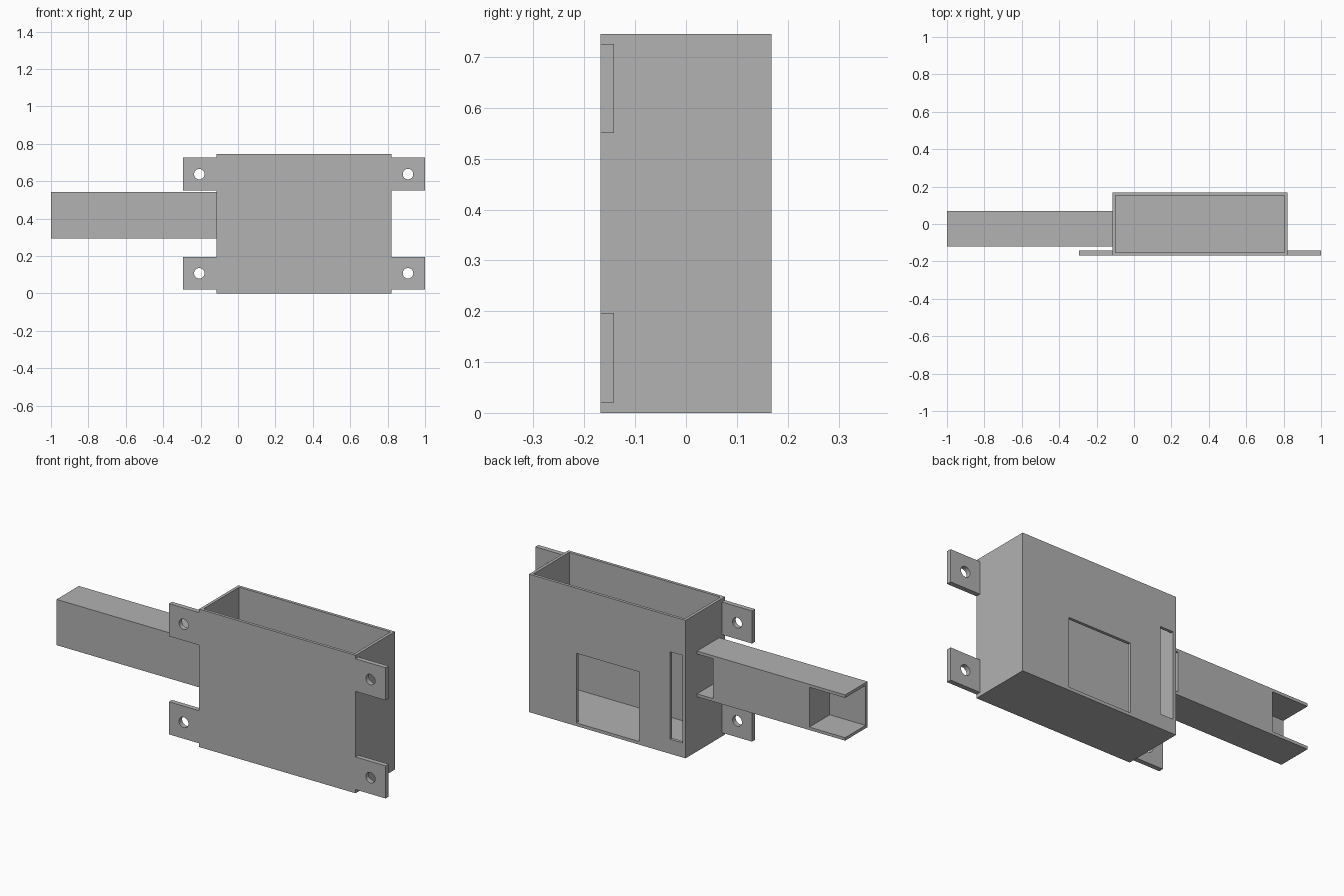
import bpy
import bmesh
import math
from mathutils import Matrix, Vector

default = bpy.data.objects.get("Cube")
if default:
    bpy.data.objects.remove(default, do_unlink=True)

grey = bpy.data.materials.new("plain grey")
grey.use_nodes = True
grey.diffuse_color = (0.445, 0.445, 0.445, 1)
grey.node_tree.nodes["Principled BSDF"].inputs["Base Color"].default_value = grey.diffuse_color


def make_object(name, bm):
    mesh = bpy.data.meshes.new(name)
    bm.to_mesh(mesh)
    bm.free()
    mesh.materials.append(grey)
    obj = bpy.data.objects.new(name, mesh)
    bpy.context.collection.objects.link(obj)
    return obj


def box(name, x, y, z):
    """Block given by its (low, high) range on each axis."""
    low, high = Vector((x[0], y[0], z[0])), Vector((x[1], y[1], z[1]))
    bm = bmesh.new()
    bmesh.ops.create_cube(bm, size=1)
    bmesh.ops.scale(bm, vec=high - low, verts=bm.verts)
    bmesh.ops.translate(bm, vec=(low + high) / 2, verts=bm.verts)
    return make_object(name, bm)


def peg(x, y, z, radius):
    """Cylinder along y, used to drill a hole."""
    bm = bmesh.new()
    bmesh.ops.create_cone(bm, cap_ends=True, segments=32, radius1=radius, radius2=radius,
                          depth=0.2, matrix=Matrix.Translation((x, y, z)) @ Matrix.Rotation(math.pi / 2, 4, "X"))
    return make_object("hole_cutter", bm)


def cut(obj, cutters):
    """Subtract the cutters, keep the result and delete the cutters."""
    for cutter in cutters:
        cutter.hide_render = True
        mod = obj.modifiers.new("cut", "BOOLEAN")
        mod.operation = "DIFFERENCE"
        mod.solver = "EXACT"
        mod.object = cutter
    graph = bpy.context.evaluated_depsgraph_get()
    mesh = bpy.data.meshes.new_from_object(obj.evaluated_get(graph))
    obj.modifiers.clear()
    obj.data = mesh
    for cutter in cutters:
        bpy.data.objects.remove(cutter, do_unlink=True)


WALL = 0.016
LEFT, RIGHT = 0.82, -0.115
FRONT, BACK = -0.168, 0.168
HEIGHT = 0.745

# Open-topped housing with a window and a tall slot in the back wall
housing = box("housing", (RIGHT, LEFT), (FRONT, BACK), (0, HEIGHT))
cut(housing, [
    box("cavity", (RIGHT + WALL, LEFT - WALL), (FRONT + WALL, BACK - WALL), (WALL, 1)),
    box("window", (0.163, 0.537), (0.1, 0.3), (WALL + 0.001, 0.393)),
    box("slot", (-0.098, -0.022), (0.1, 0.3), (0.079, 0.551)),
])

# Four drilled mounting tabs, flush with the front
for side, x_range, hole_x in (("right", (-0.295, RIGHT), -0.207), ("left", (LEFT, 1.0), 0.909)):
    for level, z in (("lower", 0.108), ("upper", 0.638)):
        tab = box(f"{level}_{side}_tab", x_range, (FRONT, -0.142), (z - 0.088, z + 0.088))
        cut(tab, [peg(hole_x, FRONT, z, 0.028)])

# Side arm with a pocket at each end, open to the back
arm = box("side_arm", (-1, RIGHT), (-0.12, 0.07), (0.295, 0.542))
pocket_y, pocket_z = (-0.12 + WALL, 0.2), (0.295 + WALL, 0.542 - WALL)
cut(arm, [
    box("end_pocket", (-1.1, -0.786), pocket_y, pocket_z),
    box("inner_pocket", (-0.21, 0), pocket_y, pocket_z),
])
